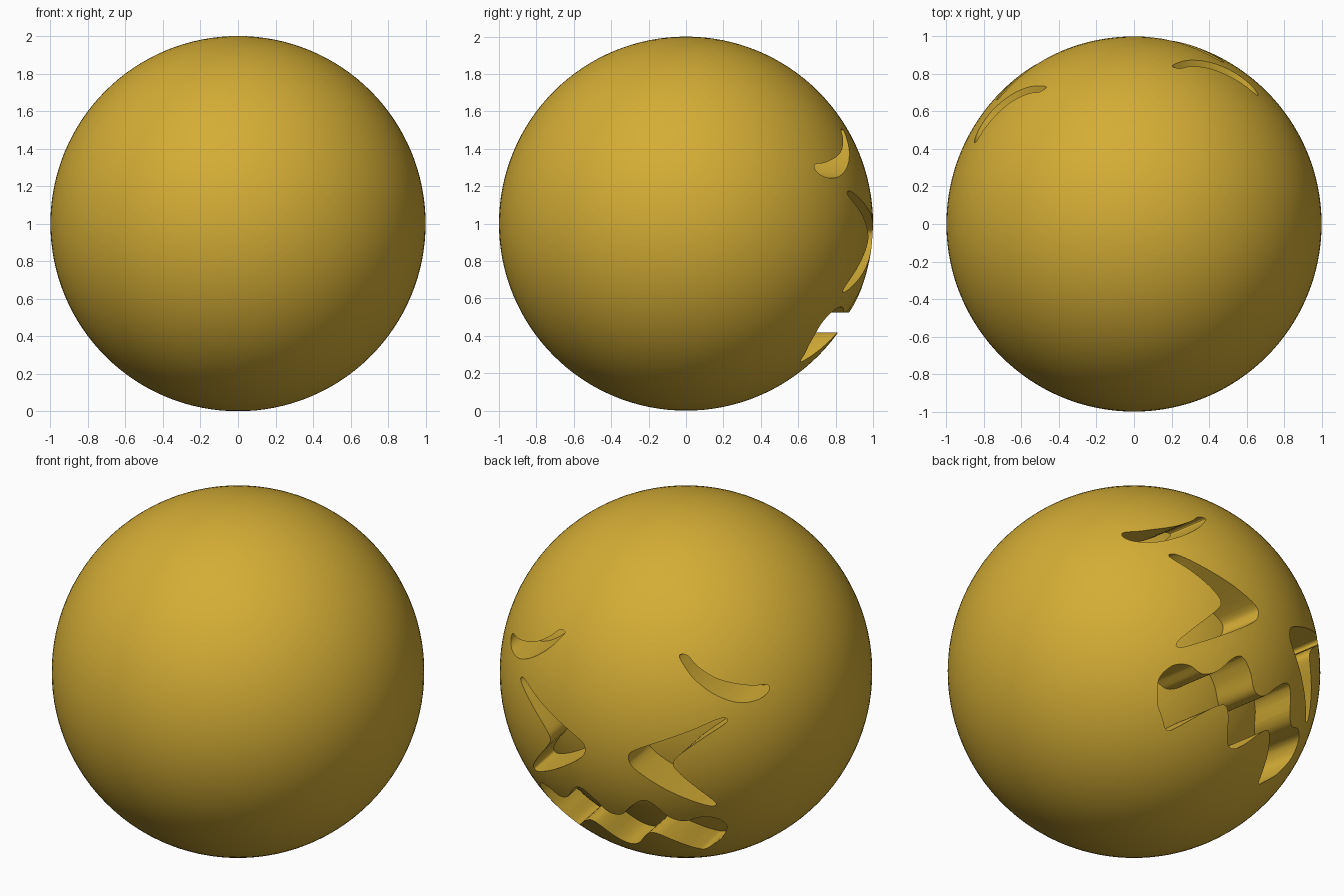
import bpy
import bmesh
from math import radians
from mathutils import Matrix, Vector

FACE_TURN = radians(9.5)   # the carved face looks a little off the back axis
CARVE_DEPTH = 0.25

default_cube = bpy.data.objects.get("Cube")
if default_cube:
    bpy.data.objects.remove(default_cube, do_unlink=True)

gold = bpy.data.materials.new("golden_yellow")
gold.use_nodes = True
gold.diffuse_color = (0.66, 0.42, 0.036, 1)
gold.node_tree.nodes["Principled BSDF"].inputs["Base Color"].default_value = gold.diffuse_color


def add_object(name, bm, location):
    mesh = bpy.data.meshes.new(name)
    bm.to_mesh(mesh)
    bm.free()
    mesh.materials.append(gold)
    obj = bpy.data.objects.new(name, mesh)
    obj.location = location
    bpy.context.collection.objects.link(obj)
    return obj


def add_sphere(name, location):
    bm = bmesh.new()
    bmesh.ops.create_uvsphere(bm, u_segments=128, v_segments=64, radius=1)
    return add_object(name, bm, location)


def smooth_outline(points, steps=5):
    """Closed spline through the given points."""
    pts = [Vector(p) for p in points]
    count = len(pts)
    outline = []
    for i in range(count):
        a, b, c, d = (pts[(i + k) % count] for k in (-1, 0, 1, 2))
        for s in range(steps):
            t = s / steps
            outline.append(b + 0.5 * t * ((c - a) + t * ((2 * a - 5 * b + 4 * c - d)
                                                        + t * (3 * (b - c) + d - a))))
    return outline


def add_prism(bm, points, side=1):
    """Extrude an outline along the direction the face looks."""
    verts = [bm.verts.new((-side * p.x, 0.15, p.y)) for p in smooth_outline(points)]
    cap = bm.faces.new(verts)
    extruded = bmesh.ops.extrude_face_region(bm, geom=[cap], use_keep_orig=True)
    moved = [g for g in extruded["geom"] if isinstance(g, bmesh.types.BMVert)]
    bmesh.ops.translate(bm, verts=moved, vec=(0, 1.1, 0))


def subtract(target, cutter):
    modifier = target.modifiers.new("carve", 'BOOLEAN')
    modifier.operation = 'DIFFERENCE'
    modifier.solver = 'EXACT'
    modifier.object = cutter
    graph = bpy.context.evaluated_depsgraph_get()
    result = bpy.data.meshes.new_from_object(target.evaluated_get(graph))
    target.modifiers.clear()
    target.data = result
    bpy.data.objects.remove(cutter, do_unlink=True)


# Outlines across and up the face, for one side
BROW = [(.34, .5), (.38, .5), (.44, .447), (.55, .378), (.69, .328), (.755, .316),
        (.765, .28), (.73, .248), (.65, .25), (.546, .302), (.44, .383), (.37, .457)]
EYE = [(.61, .17), (.57, .17), (.45, .113), (.25, .024), (.15, -.028), (.13, -.07),
       (.156, -.127), (.29, -.23), (.43, -.32), (.52, -.367), (.54, -.34), (.48, -.25),
       (.387, -.132), (.365, -.077), (.41, -.016), (.52, .077), (.605, .143)]
HALF_MOUTH = [(0, -.475), (.05, -.458), (.11, -.39), (.185, -.336), (.24, -.362),
              (.3, -.445), (.37, -.475), (.45, -.447), (.52, -.46), (.55, -.53),
              (.5, -.63), (.44, -.69), (.38, -.738), (.34, -.715), (.26, -.632),
              (.19, -.583), (.14, -.605), (.06, -.7), (0, -.73)]

# Ball body
ball = add_sphere("ball_body", (0, 0, 1))

# Carved face: brows, eyes and toothed mouth
bm = bmesh.new()
for side in (1, -1):
    add_prism(bm, BROW, side)
    add_prism(bm, EYE, side)
add_prism(bm, HALF_MOUTH + [(-x, z) for x, z in HALF_MOUTH[-2:0:-1]])
bmesh.ops.triangulate(bm, faces=[f for f in bm.faces if len(f.verts) > 4], ngon_method='EAR_CLIP')
bmesh.ops.recalc_face_normals(bm, faces=bm.faces)
face_cutter = add_object("face_cutter", bm, (0, 0, 1))
face_cutter.rotation_euler.z = FACE_TURN
face_cutter.hide_render = True

# Round floor of the carving, a fixed depth behind the surface
look = Matrix.Rotation(FACE_TURN, 3, 'Z') @ Vector((0, 1, 0))
floor_cutter = add_sphere("floor_cutter", Vector((0, 0, 1)) - CARVE_DEPTH * look)
subtract(face_cutter, floor_cutter)
subtract(ball, face_cutter)

bpy.ops.object.select_all(action='DESELECT')
ball.select_set(True)
bpy.context.view_layer.objects.active = ball
bpy.ops.object.shade_smooth_by_angle(angle=radians(35))
